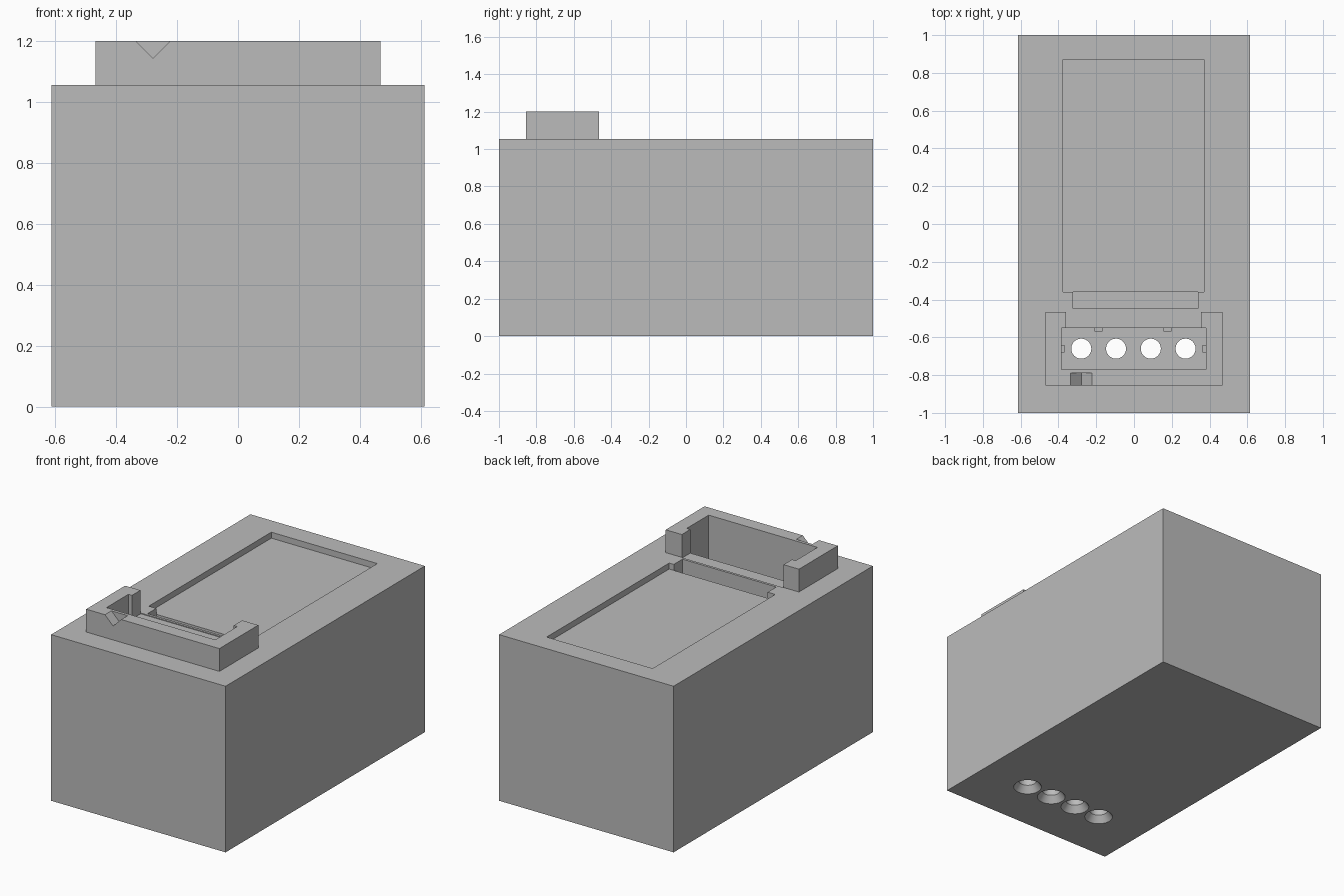
import bpy
import bmesh
from math import radians
from mathutils import Matrix, Vector

cube = bpy.data.objects.get("Cube")
if cube:
    bpy.data.objects.remove(cube, do_unlink=True)

grey = bpy.data.materials.new("plain grey")
grey.use_nodes = True
grey.diffuse_color = (0.5, 0.5, 0.5, 1)
grey.node_tree.nodes["Principled BSDF"].inputs["Base Color"].default_value = (0.5, 0.5, 0.5, 1)


def finish(name, bm):
    bmesh.ops.recalc_face_normals(bm, faces=bm.faces[:])
    mesh = bpy.data.meshes.new(name)
    bm.to_mesh(mesh)
    bm.free()
    mesh.materials.append(grey)
    obj = bpy.data.objects.new(name, mesh)
    bpy.context.collection.objects.link(obj)
    return obj


def box(name, x, y, z):
    """Box from its (low, high) limits on each axis."""
    bm = bmesh.new()
    bmesh.ops.create_cube(bm, size=1)
    for v in bm.verts:
        v.co = Vector([r[0] if c < 0 else r[1] for c, r in zip(v.co, (x, y, z))])
    return finish(name, bm)


def cone(name, x, y, z, r1, r2):
    """Upright cone or cylinder between two heights."""
    bm = bmesh.new()
    bmesh.ops.create_cone(bm, cap_ends=True, segments=40, radius1=r1, radius2=r2,
                          depth=z[1] - z[0],
                          matrix=Matrix.Translation((x, y, (z[0] + z[1]) / 2)))
    return finish(name, bm)


def wedge(name, points, y):
    """Front-facing outline extruded along y."""
    bm = bmesh.new()
    face = bm.faces.new([bm.verts.new((px, y[0], pz)) for px, pz in points])
    new = bmesh.ops.extrude_face_region(bm, geom=[face])["geom"]
    verts = [g for g in new if isinstance(g, bmesh.types.BMVert)]
    bmesh.ops.translate(bm, verts=verts, vec=(0, y[1] - y[0], 0))
    return finish(name, bm)


def cut(target, *cutters):
    for cutter in cutters:
        cutter.hide_render = True
        mod = target.modifiers.new("cut", "BOOLEAN")
        mod.operation = "DIFFERENCE"
        mod.solver = "EXACT"
        mod.object = cutter
        bpy.context.view_layer.objects.active = target
        bpy.ops.object.modifier_apply(modifier=mod.name)
        bpy.data.objects.remove(cutter, do_unlink=True)


TOP, RIM = 1.055, 1.2
FLOOR = 0.15
HOLE_Y = -0.66


def pocket():
    return box("pocket_cutter", (-0.385, 0.38), (-0.77, -0.55), (FLOOR, 1.4))


def rear_opening():
    return box("opening_cutter", (-0.36, 0.355), (-0.6, -0.463), (1.05, 1.4))


# Main block with board recess, solder slot and plug pocket
body = box("body_block", (-0.613, 0.613), (-1, 1), (0, TOP))
cut(body,
    box("recess_cutter", (-0.375, 0.37), (-0.36, 0.87), (1.017, 1.4)),
    box("slot_cutter", (-0.322, 0.338), (-0.447, -0.3595), (0.94, 1.4)),
    pocket(),
    rear_opening())

# Four through holes, countersunk underneath
for i in range(4):
    x = -0.279 + i * 0.184
    cut(body,
        cone("hole_cutter", x, HOLE_Y, (-0.1, FLOOR + 0.1), 0.053, 0.053),
        cone("sink_cutter", x, HOLE_Y, (-0.01, 0.042), 0.09, 0.053))

# Raised collar, open at the rear, with a marker notch
collar = box("collar", (-0.468, 0.468), (-0.855, -0.465), (TOP, RIM))
opening = box("collar_opening_cutter", (-0.36, 0.355), (-0.6, -0.3), (1, 1.4))
cut(collar, pocket(), opening,
    wedge("notch_cutter", [(-0.279, 1.143), (-0.212, 1.21), (-0.346, 1.21)], (-0.9, -0.79)))

# Grip ribs low inside the pocket
RIB_Z = (FLOOR, 0.6)
box("left_rib", (0.362, 0.382), (-0.68, -0.64), RIB_Z)
box("right_rib", (-0.387, -0.367), (-0.68, -0.64), RIB_Z)
for name, x in (("rear_rib_right", -0.187), ("rear_rib_left", 0.178)):
    box(name, (x - 0.021, x + 0.021), (-0.568, -0.548), RIB_Z)

# Smooth hole walls, crisp edges
bpy.ops.object.select_all(action="DESELECT")
body.select_set(True)
bpy.context.view_layer.objects.active = body
bpy.ops.object.shade_smooth_by_angle(angle=radians(25))
